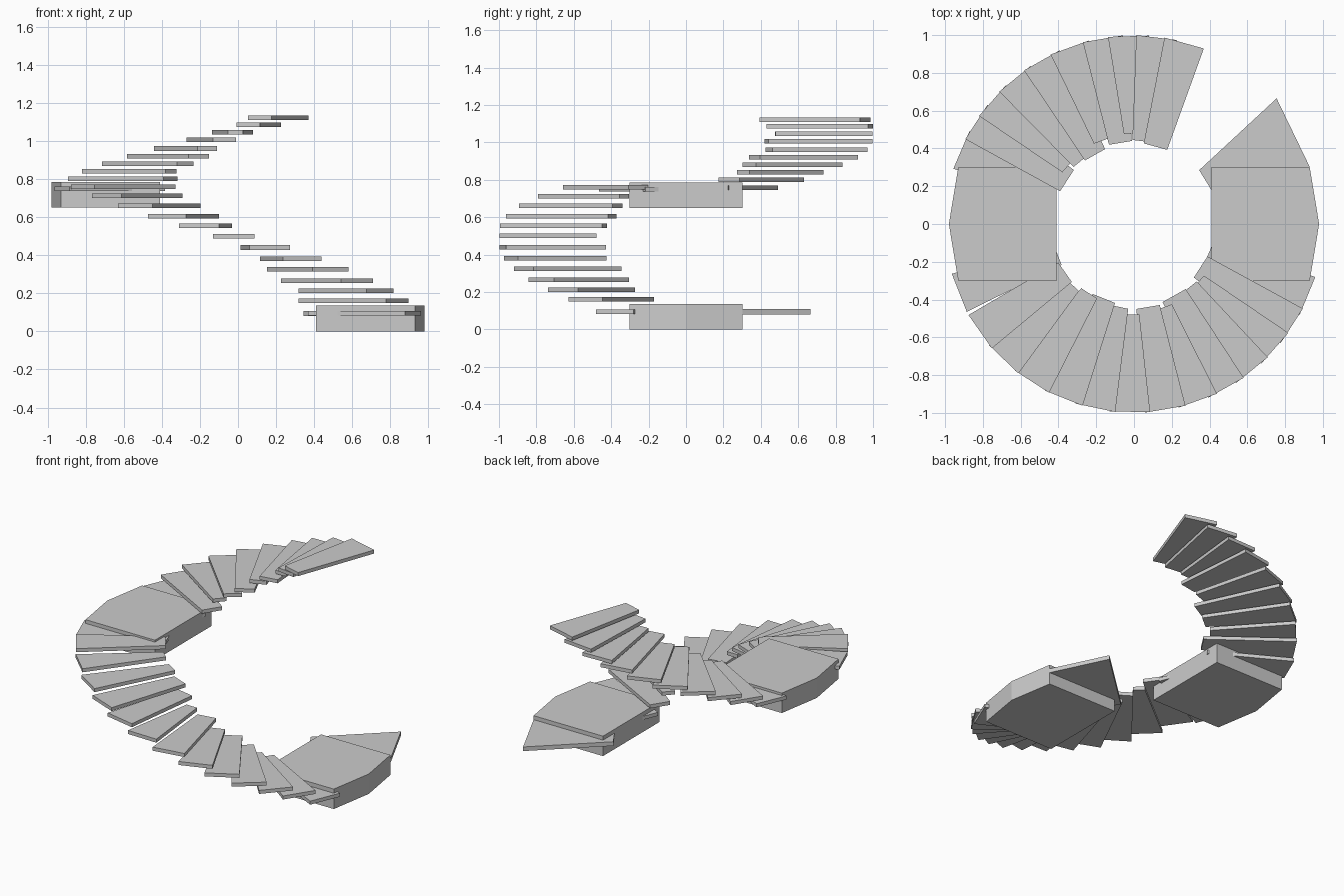
import bpy
import bmesh
from math import radians, sin, cos

cube = bpy.data.objects.get("Cube")
if cube:
    bpy.data.objects.remove(cube, do_unlink=True)

grey = bpy.data.materials.new("stone_grey")
grey.use_nodes = True
grey.diffuse_color = (0.6, 0.6, 0.6, 1)
grey.node_tree.nodes["Principled BSDF"].inputs["Base Color"].default_value = (0.6, 0.6, 0.6, 1)


def prism(name, outline, bottom, top):
    """Extrude a flat outline between two heights."""
    bm = bmesh.new()
    base = bm.faces.new([bm.verts.new((x, y, bottom)) for x, y in outline])
    ext = bmesh.ops.extrude_face_region(bm, geom=[base])
    verts = [g for g in ext["geom"] if isinstance(g, bmesh.types.BMVert)]
    bmesh.ops.translate(bm, verts=verts, vec=(0, 0, top - bottom))
    bmesh.ops.recalc_face_normals(bm, faces=bm.faces)
    mesh = bpy.data.meshes.new(name)
    bm.to_mesh(mesh)
    bm.free()
    mesh.materials.append(grey)
    obj = bpy.data.objects.new(name, mesh)
    bpy.context.collection.objects.link(obj)
    return obj


def polar(radius, angle):
    return radius * cos(radians(angle)), radius * sin(radians(angle))


def tread(name, z, angle, inner_radius, inner_half, outer_half=6.2):
    """Wedge-shaped step centred on a direction around the well."""
    outline = [polar(inner_radius, angle - inner_half), polar(1, angle - outer_half),
               polar(1, angle + outer_half), polar(inner_radius, angle + inner_half)]
    prism(name, outline, z - 0.012, z + 0.012)


# Landings, mirrored across the well
landing = [(0.41, -0.303), (0.93, -0.303), (0.98, 0), (0.93, 0.303), (0.41, 0.303)]
prism("lower_landing", landing, 0, 0.135)
prism("upper_landing", [(-x, y) for x, y in landing], 0.65, 0.785)

# Broad entry step beside the lower landing
entry = [(0.41, 0.18), (0.93, 0.303), (0.755, 0.665), (0.345, 0.285)]
prism("entry_step", entry, 0.08, 0.108)

# Lower flight: height, direction, inner radius, inner half angle
lower_flight = [
    (0.095, -22.5, 0.43, 9), (0.16, -32.8, 0.425, 9), (0.212, -41.4, 0.46, 5),
    (0.265, -51.1, 0.45, 8.6), (0.325, -60.7, 0.44, 9.2), (0.38, -70.2, 0.47, 5.5),
    (0.44, -80.4, 0.45, 8), (0.5, -91.3, 0.48, 4.7), (0.555, -101.9, 0.45, 8),
    (0.605, -112, 0.43, 8.5), (0.66, -122.9, 0.44, 6.5), (0.712, -133.9, 0.46, 4.5),
    (0.76, -145, 0.45, 8), (0.748, -158.5, 0.44, 8)]
for i, step in enumerate(lower_flight):
    tread(f"lower_step_{i + 1}", *step)

# Upper flight
upper_flight = [
    (0.757, 156.8, 0.46, 6), (0.8, 147.1, 0.428, 9), (0.84, 138.9, 0.468, 5.3),
    (0.88, 129.3, 0.44, 7.3), (0.92, 119.4, 0.425, 8.3), (0.96, 110, 0.475, 6.5),
    (1.005, 99.5, 0.44, 8), (1.045, 91.7, 0.48, 4.7), (1.085, 83.1, 0.445, 8),
    (1.122, 74.5, 0.43, 8.6)]
for i, step in enumerate(upper_flight):
    tread(f"upper_step_{i + 1}", *step)
